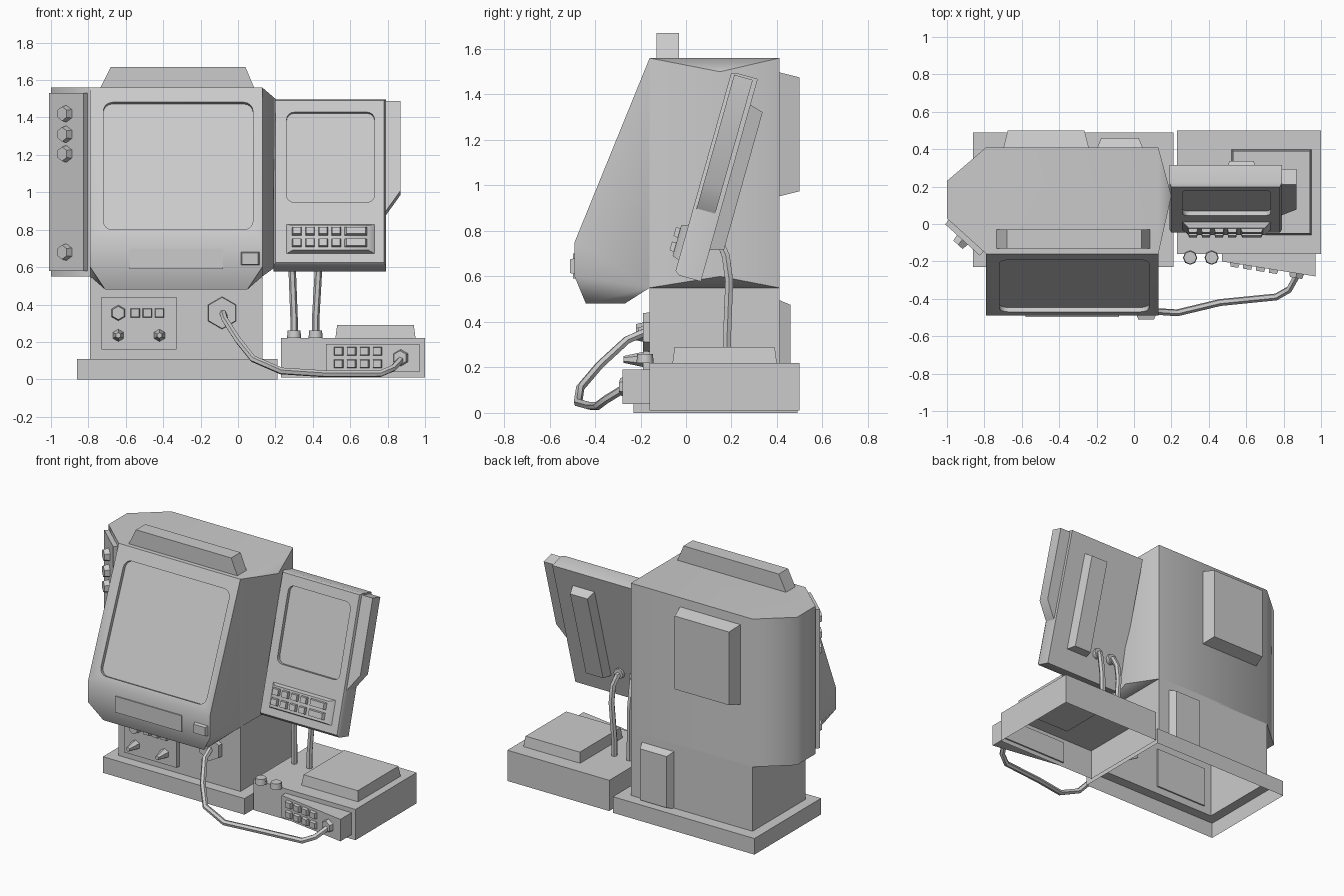
import bpy, bmesh, math
from mathutils import Matrix, Vector

cube = bpy.data.objects.get("Cube")
if cube:
    bpy.data.objects.remove(cube)

grey = bpy.data.materials.new("plain_grey")
grey.use_nodes = True
grey.diffuse_color = (0.6, 0.6, 0.6, 1)
grey.node_tree.nodes["Principled BSDF"].inputs["Base Color"].default_value = (0.6, 0.6, 0.6, 1)
WORLD = Matrix.Identity(4)
parts = []


def finish(name, bm, frame=WORLD):
    bmesh.ops.recalc_face_normals(bm, faces=bm.faces[:])
    bm.transform(frame)
    mesh = bpy.data.meshes.new(name)
    bm.to_mesh(mesh)
    bm.free()
    mesh.materials.append(grey)
    obj = bpy.data.objects.new(name, mesh)
    bpy.context.collection.objects.link(obj)
    parts.append(obj)
    return obj


def stack(name, rings, frame=WORLD, open_bottom=False):
    """Skin rectangles (x0, x1, y0, y1, z) from bottom to top."""
    bm = bmesh.new()
    loops = [[bm.verts.new(p) for p in ((a, c, z), (b, c, z), (b, d, z), (a, d, z))]
             for a, b, c, d, z in rings]
    for low, high in zip(loops, loops[1:]):
        for i in range(4):
            j = (i + 1) % 4
            bm.faces.new((low[i], low[j], high[j], high[i]))
    bm.faces.new(loops[-1])
    if not open_bottom:
        bm.faces.new(loops[0])
    return finish(name, bm, frame)


def box(name, x, y, z, frame=WORLD, open_bottom=False):
    return stack(name, [(*x, *y, z[0]), (*x, *y, z[1])], frame, open_bottom)


def hull(name, points, frame=WORLD):
    """Faceted solid around a few corner points."""
    bm = bmesh.new()
    for p in points:
        bm.verts.new(p)
    bmesh.ops.convex_hull(bm, input=bm.verts[:])
    bmesh.ops.dissolve_limit(bm, angle_limit=0.02, verts=bm.verts[:], edges=bm.edges[:])
    return finish(name, bm, frame)


def knob(name, x, y, z, r, length, tip=0.85, frame=WORLD, sides=6):
    """Faceted knob that points to -y from its seat."""
    bm = bmesh.new()
    place = Matrix.Translation((x, y - length / 2, z)) @ Matrix.Rotation(math.pi / 2, 4, 'X')
    bmesh.ops.create_cone(bm, cap_ends=True, segments=sides, radius1=r, radius2=r * tip,
                          depth=length, matrix=place)
    return finish(name, bm, frame)


def key(name, x, z, y, w, h, depth, frame=WORLD):
    """Tapered push button that points to -y."""
    pts = [(x + sx * w / 2 * k, yy, z + sz * h / 2 * k) for sx in (-1, 1) for sz in (-1, 1)
           for yy, k in ((y, 1), (y - depth, 0.85))]
    return hull(name, pts, frame)


def cable(name, points, r):
    curve = bpy.data.curves.new(name, 'CURVE')
    curve.dimensions = '3D'
    curve.bevel_depth, curve.bevel_resolution, curve.use_fill_caps = r, 1, True
    spline = curve.splines.new('POLY')
    spline.points.add(len(points) - 1)
    for sp, p in zip(spline.points, points):
        sp.co = (*p, 1)
    temp = bpy.data.objects.new(name + "_path", curve)
    bm = bmesh.new()
    bm.from_mesh(temp.to_mesh())
    temp.to_mesh_clear()
    bpy.data.objects.remove(temp)
    return finish(name, bm)


def recess(obj, x, z, radius, depth, frame):
    """Cut a rounded screen pocket into the y = 0 plane of a frame."""
    bm = bmesh.new()
    ring = []
    corners = ((x[1], z[1], 0), (x[0], z[1], 1), (x[0], z[0], 2), (x[1], z[0], 3))
    for cx, cz, q in corners:
        mx = cx - math.copysign(radius, cx - sum(x) / 2)
        mz = cz - math.copysign(radius, cz - sum(z) / 2)
        for i in range(5):
            t = (q + i / 4) * math.pi / 2
            ring.append(bm.verts.new((mx + radius * math.cos(t), -0.1, mz + radius * math.sin(t))))
    face = bm.faces.new(ring)
    ext = bmesh.ops.extrude_face_region(bm, geom=[face])
    verts = [v for v in ext["geom"] if isinstance(v, bmesh.types.BMVert)]
    bmesh.ops.translate(bm, verts=verts, vec=(0, 0.1 + depth, 0))
    cutter = finish("screen_cutter", bm, frame)
    parts.remove(cutter)
    mod = obj.modifiers.new("screen", 'BOOLEAN')
    mod.operation, mod.solver, mod.object = 'DIFFERENCE', 'EXACT', cutter
    bpy.context.view_layer.objects.active = obj
    bpy.ops.object.modifier_apply(modifier=mod.name)
    bpy.data.objects.remove(cutter)


def tilted(y, z, angle):
    return Matrix.Translation((0, y, z)) @ Matrix.Rotation(-angle, 4, 'X')


# Base and pedestal, one open shell
LEFT, RIGHT = -0.79, 0.13
stack("base_and_pedestal", [(-0.86, 0.21, -0.23, 0.49, 0), (-0.86, 0.21, -0.23, 0.49, 0.11),
                            (LEFT, RIGHT, -0.16, 0.41, 0.11), (LEFT, RIGHT, -0.16, 0.41, 0.56)],
      open_bottom=True)

# Main cabinet with angled sides
plan = [(LEFT, -0.16), (-1, 0.03), (-1, 0.23), (LEFT, 0.41), (RIGHT, 0.41), (RIGHT, -0.16)]
hull("cabinet", [(x, y, z) for x, y in plan for z in (0.55, 1.56)]
     + [(0.2, 0.15, 0.6), (0.2, 0.15, 1.5)])

# Sloping screen housing
main = tilted(-0.49, 0.75, math.atan2(0.33, 0.81))
profile = [(-0.16, 1.56, 0), (-0.49, 0.75, 0), (-0.49, 0.6, 0), (-0.44, 0.48, 0.08),
           (-0.27, 0.48, 0.08), (-0.16, 0.55, 0)]
housing = hull("screen_housing", [(x, y, z) for y, z, i in profile for x in (LEFT + i, RIGHT - i)])
recess(housing, (-0.72, 0.08), (0.054, 0.79), 0.05, 0.025, main)
box("front_slot_plate", (-0.58, -0.08), (-0.497, -0.48), (0.59, 0.7))
key("front_button", 0.065, 0.645, -0.49, 0.1, 0.07, 0.02)

# Top ridge and back covers
stack("top_ridge", [(-0.74, 0.09, -0.13, -0.03, 1.55), (-0.68, 0.04, -0.13, -0.03, 1.67)])
for name, x, z, depth in (("upper_back_cover", (-0.7, -0.24), (0.95, 1.5), 0.09),
                          ("lower_back_cover", (-0.2, 0.05), (0.1, 0.5), 0.05)):
    hull(name, [(x[0] + i, y, zz) for y, i in ((0.4, 0), (0.41 + depth, 0.025))
                for zz in (z[0] + i, z[1] - i)]
         + [(x[1] - i, y, zz) for y, i in ((0.4, 0), (0.41 + depth, 0.025))
            for zz in (z[0] + i, z[1] - i)])

# Knob panel on the angled right side
side = Matrix.Translation((LEFT, -0.16, 0)) @ Matrix.Rotation(-math.atan2(0.19, 0.21), 4, 'Z')
box("side_knob_panel", (-0.27, -0.02), (-0.03, 0.01), (0.58, 1.53), side)
for z in (1.42, 1.31, 1.205, 0.68):
    knob("side_knob", -0.145, -0.03, z, 0.045, 0.035, frame=side)

# Pedestal control panel and cable socket
box("pedestal_panel", (-0.73, -0.33), (-0.19, -0.15), (0.16, 0.44))
knob("pedestal_dial", -0.64, -0.19, 0.355, 0.042, 0.03)
for x in (-0.55, -0.485, -0.42):
    key("pedestal_button", x, 0.355, -0.19, 0.05, 0.05, 0.02)
for x in (-0.64, -0.42):
    knob("pedestal_pointer", x, -0.19, 0.235, 0.033, 0.085, 0.45)
knob("cable_socket", -0.085, -0.15, 0.355, 0.088, 0.04, 0.95)

# Side monitor, leaning back
lean = tilted(-0.05, 0.61, math.atan2(0.25, 0.89))
monitor = hull("side_monitor", [(x, y, z) for x0, x1, y, z0, z1 in
               ((0.2, 0.78, 0, 0.015, 0.915), (0.19, 0.79, 0.02, 0, 0.925),
                (0.19, 0.79, 0.12, 0, 0.925)) for x in (x0, x1) for z in (z0, z1)], lean)
recess(monitor, (0.26, 0.73), (0.35, 0.85), 0.04, 0.025, lean)
key("monitor_keypad", 0.495, 0.145, 0.005, 0.48, 0.165, 0.035, lean)
for z in (0.18, 0.115):
    for x in (0.315, 0.385, 0.455, 0.525):
        key("monitor_key", x, z, -0.03, 0.05, 0.045, 0.02, lean)
    key("monitor_wide_key", 0.63, z, -0.03, 0.12, 0.045, 0.02, lean)
hull("monitor_side_flap", [(x, y, z) for y in (0.015, 0.1) for x, z in
     ((0.78, 0.29), (0.78, 0.915), (0.87, 0.915), (0.87, 0.42))], lean)
hull("monitor_back_cover", [(x, y, z) for y, i in ((0.11, 0), (0.18, 0.02))
     for x in (0.49 + i, 0.66 - i) for z in (0.14 + i, 0.81 - i)], lean)

# Console with raised lid and slanted keypad
box("console", (0.23, 1), (-0.16, 0.5), (0.01, 0.22), open_bottom=True)
stack("console_lid", [(0.52, 0.95, -0.06, 0.4, 0.215), (0.53, 0.94, -0.05, 0.39, 0.29)])
hull("console_keypad", [(x, y, z) for z in (0.04, 0.19) for x, y in
     ((0.47, -0.15), (0.47, -0.2), (0.97, -0.28), (0.97, -0.15))])
slant = Matrix.Translation((0.47, -0.2, 0)) @ Matrix.Rotation(-math.atan2(0.08, 0.5), 4, 'Z')
for x in (0.07, 0.14, 0.21, 0.28):
    for z in (0.15, 0.083):
        key("console_key", x, z, 0, 0.05, 0.045, 0.02, slant)
knob("console_plug", 0.405, 0, 0.115, 0.045, 0.025, frame=slant)

# Cables
cable("front_cable", [(-0.08, -0.18, 0.355), (-0.07, -0.26, 0.32), (0, -0.38, 0.21),
                      (0.08, -0.465, 0.11), (0.23, -0.475, 0.045), (0.46, -0.42, 0.03),
                      (0.76, -0.39, 0.03), (0.83, -0.35, 0.06), (0.88, -0.26, 0.115)], 0.019)
upright = Matrix.Rotation(-math.pi / 2, 4, 'X')
for x, lean_x in ((0.3, -0.01), (0.415, 0.015)):
    knob("cable_foot", x, 0, -0.18, 0.038, 0.04, 0.9,
         Matrix.Translation((0, 0, 0.22)) @ upright, 8)
    cable("monitor_cable", [(x, 0.18, 0.22), (x, 0.18, 0.32), (x + lean_x, 0.19, 0.58),
                            (x + lean_x, 0.175, 0.69), (x, 0.15, 0.75), (x, 0.08, 0.76)], 0.02)
    knob("cable_collar", x, 0.14, 0.76, 0.035, 0.04, 1, sides=8)

# Soft shading with crisp edges
bpy.ops.object.select_all(action='DESELECT')
for obj in parts:
    obj.select_set(True)
bpy.context.view_layer.objects.active = parts[0]
bpy.ops.object.shade_smooth_by_angle(angle=math.radians(50))
